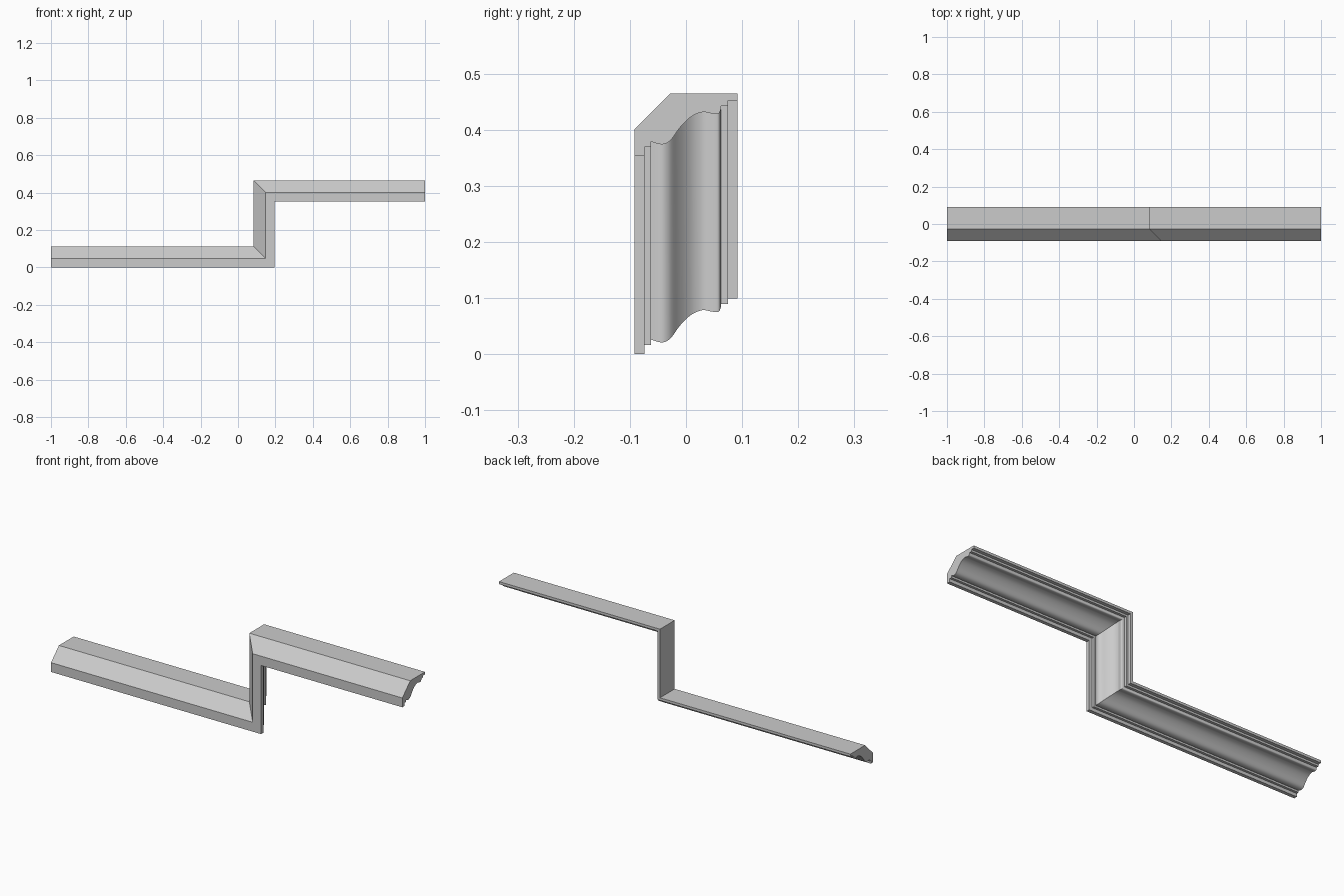
import bpy, bmesh, math
from mathutils import Vector

if "Cube" in bpy.data.objects:
    bpy.data.objects.remove(bpy.data.objects["Cube"])

# Soft S-curve of the moulding face, as (y, height) control points
WAVE = [(-0.062, 0.026), (-0.052, 0.0225), (-0.042, 0.021), (-0.033, 0.024),
        (-0.025, 0.031), (-0.013, 0.048), (0.0, 0.0625), (0.014, 0.073),
        (0.030, 0.0785), (0.043, 0.0765), (0.053, 0.075), (0.059, 0.0765), (0.062, 0.083)]


def smooth_line(points, steps=4):
    """Catmull-Rom curve through the points."""
    p = [Vector(q) for q in points]
    p = [2 * p[0] - p[1]] + p + [2 * p[-1] - p[-2]]
    out = []
    for a, b, c, d in zip(p, p[1:], p[2:], p[3:]):
        for i in range(steps):
            t = i / steps
            out.append(0.5 * (2 * b + (c - a) * t + (2 * a - 5 * b + 4 * c - d) * t * t
                              + (3 * b - a - 3 * c + d) * t ** 3))
    return out + [p[-2]]


def sweep(name, profile, path):
    """Sweep a (y, offset) profile along an x-z path with mitred corners."""
    path = [Vector(q) for q in path]
    dirs = [(b - a).normalized() for a, b in zip(path, path[1:])]
    normals = [Vector((-d.y, d.x)) for d in dirs]
    bm = bmesh.new()
    rings = []
    for i, corner in enumerate(path):
        n0, n1 = normals[max(i - 1, 0)], normals[min(i, len(normals) - 1)]
        mitre = (n0 + n1) / (1 + n0.dot(n1))
        ring = []
        for y, off in profile:
            q = corner + mitre * off
            ring.append(bm.verts.new((q.x, y, q.y)))
        rings.append(ring)
    count = len(profile)
    for r0, r1 in zip(rings, rings[1:]):
        for j in range(count):
            k = (j + 1) % count
            bm.faces.new((r0[j], r0[k], r1[k], r1[j]))
    bm.faces.new(rings[0])
    bm.faces.new(rings[-1])
    bmesh.ops.recalc_face_normals(bm, faces=bm.faces[:])
    mesh = bpy.data.meshes.new(name)
    bm.to_mesh(mesh)
    bm.free()
    obj = bpy.data.objects.new(name, mesh)
    bpy.context.collection.objects.link(obj)
    bpy.context.view_layer.objects.active = obj
    obj.select_set(True)
    bpy.ops.object.shade_smooth_by_angle(angle=math.radians(30))
    return obj


# Cross-section: flat back with chamfer, stepped fillets either side of the wave
profile = [(0.062, 0.089), (0.075, 0.089), (0.075, 0.099), (0.092, 0.099),
           (0.092, 0.112), (-0.028, 0.112), (-0.092, 0.048), (-0.092, 0.0),
           (-0.074, 0.0), (-0.074, 0.0165), (-0.062, 0.0165)]
profile += [tuple(q) for q in smooth_line(WAVE)]

# Lower run, vertical rise, upper run
sweep("stepped_crown_moulding", profile,
      [(-1, 0), (0.196, 0), (0.196, 0.353), (1, 0.353)])
